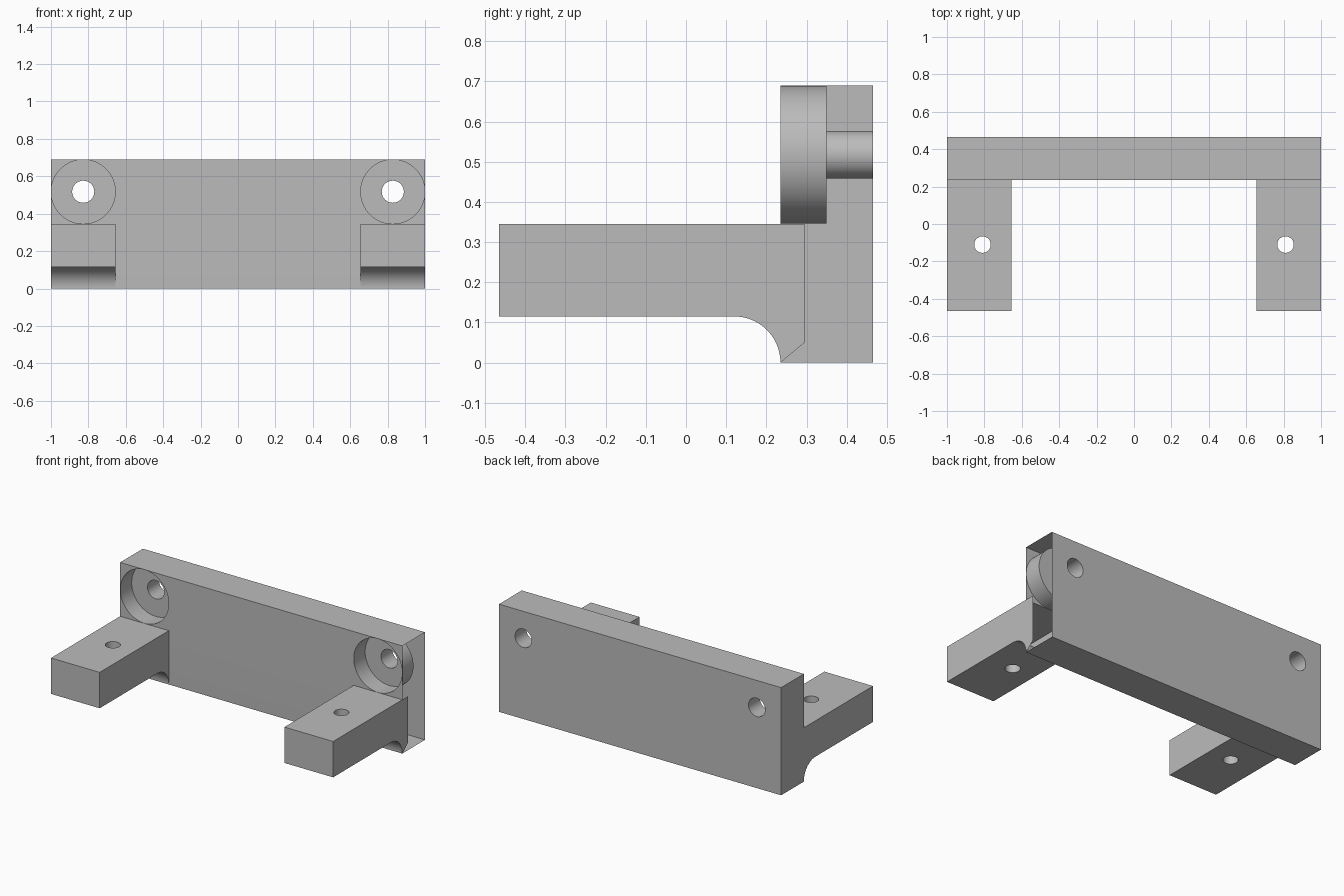
import bpy
import bmesh
from math import cos, sin, pi
from mathutils import Matrix, Vector

cube = bpy.data.objects.get("Cube")
if cube:
    bpy.data.objects.remove(cube, do_unlink=True)

grey = bpy.data.materials.new("plain grey")
grey.use_nodes = True
grey.diffuse_color = (0.5, 0.5, 0.5, 1)
grey.node_tree.nodes["Principled BSDF"].inputs["Base Color"].default_value = grey.diffuse_color

HALF, FRONT, BACK, TOP = 1.0, 0.235, 0.465, 0.69
ARM_IN, ARM_LOW, ARM_TOP = 0.655, 0.115, 0.345


def make_object(name, bm):
    bmesh.ops.recalc_face_normals(bm, faces=bm.faces)
    mesh = bpy.data.meshes.new(name)
    bm.to_mesh(mesh)
    bm.free()
    mesh.materials.append(grey)
    obj = bpy.data.objects.new(name, mesh)
    bpy.context.collection.objects.link(obj)
    return obj


def side_extrusion(name, profile, x0, x1):
    """Extrude a (y, z) profile along x."""
    bm = bmesh.new()
    face = bm.faces.new([bm.verts.new((x0, y, z)) for y, z in profile])
    new = bmesh.ops.extrude_face_region(bm, geom=[face])["geom"]
    verts = [v for v in new if isinstance(v, bmesh.types.BMVert)]
    bmesh.ops.translate(bm, verts=verts, vec=(x1 - x0, 0, 0))
    return make_object(name, bm)


def cylinder(name, radius, start, end):
    start, end = Vector(start), Vector(end)
    axis = end - start
    turn = axis.to_track_quat("Z", "Y").to_matrix().to_4x4()
    bm = bmesh.new()
    bmesh.ops.create_cone(bm, cap_ends=True, segments=64, radius1=radius, radius2=radius,
                          depth=axis.length,
                          matrix=Matrix.Translation((start + end) / 2) @ turn)
    obj = make_object(name, bm)
    obj.hide_render = True
    return obj


def combine(target, other, operation):
    mod = target.modifiers.new(operation.title(), "BOOLEAN")
    mod.operation, mod.solver, mod.object = operation, "EXACT", other
    bpy.context.view_layer.objects.active = target
    bpy.ops.object.modifier_apply(modifier=mod.name)
    bpy.data.objects.remove(other, do_unlink=True)


# Back plate
bracket = side_extrusion("mounting_bracket",
                         [(FRONT, 0), (BACK, 0), (BACK, TOP), (FRONT, TOP)], -HALF, HALF)

# Two arms, each with a quarter-round fillet below, running into the plate
arc = [(FRONT - ARM_LOW + ARM_LOW * sin(a), ARM_LOW * cos(a))
       for a in (i * pi / 40 for i in range(21))]
root = FRONT + 0.06
arm_profile = [(-BACK, ARM_TOP), (-BACK, ARM_LOW)] + arc + [(root, 0.05), (root, ARM_TOP)]
for side in (-1, 1):
    x0, x1 = sorted((side * ARM_IN, side * HALF))
    combine(bracket, side_extrusion("arm", arm_profile, x0, x1), "UNION")

# Counterbores, plate screw holes and arm pin holes
for side in (-1, 1):
    x, z = side * 0.8275, 0.5175
    combine(bracket, cylinder("counterbore", 0.1715, (x, 0.1, z), (x, 0.35, z)), "DIFFERENCE")
    combine(bracket, cylinder("screw_hole", 0.059, (x, 0.3, z), (x, 0.6, z)), "DIFFERENCE")
    x = side * 0.81
    combine(bracket, cylinder("pin_hole", 0.044, (x, -0.11, 0), (x, -0.11, 0.5)), "DIFFERENCE")

# Smooth the round surfaces, keep the edges sharp
bpy.ops.object.select_all(action="DESELECT")
bracket.select_set(True)
bpy.context.view_layer.objects.active = bracket
bpy.ops.object.shade_smooth_by_angle(angle=pi / 6)
